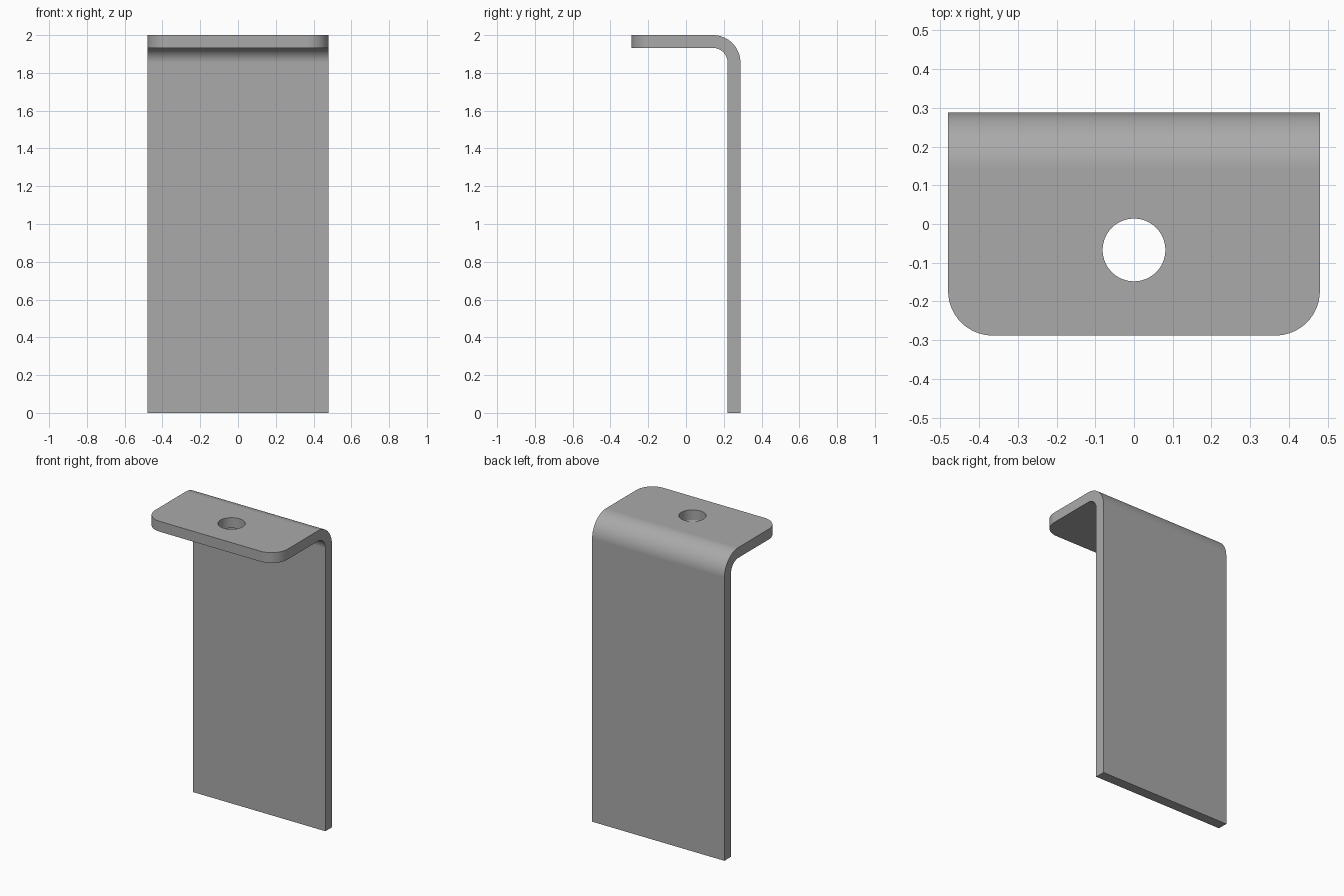
import bpy, bmesh
from math import sin, cos, pi
from mathutils import Matrix

cube = bpy.data.objects.get("Cube")
if cube:
    bpy.data.objects.remove(cube, do_unlink=True)

HALF_W, DEPTH, TOP = 0.48, 0.288, 2.0
THICK, BEND_R, CORNER_R = 0.068, 0.145, 0.115
HOLE_Y, HOLE_R = -0.067, 0.081
SEGS = 16

steel = bpy.data.materials.new("plain grey steel")
steel.use_nodes = True
grey = (0.4, 0.4, 0.4, 1)
steel.diffuse_color = grey
steel.node_tree.nodes["Principled BSDF"].inputs["Base Color"].default_value = grey


def make_object(name, bm):
    bmesh.ops.recalc_face_normals(bm, faces=bm.faces)
    mesh = bpy.data.meshes.new(name)
    bm.to_mesh(mesh)
    bm.free()
    obj = bpy.data.objects.new(name, mesh)
    bpy.context.collection.objects.link(obj)
    mesh.materials.append(steel)
    return obj


def bend(radius):
    """Quarter arc from the rear wall up to the top flange."""
    cy, cz = DEPTH - BEND_R, TOP - BEND_R
    angles = [pi / 2 * i / SEGS for i in range(SEGS + 1)]
    return [(cy + radius * cos(a), cz + radius * sin(a)) for a in angles]


# Bent sheet: L profile extruded across the width
profile = [(DEPTH, 0)] + bend(BEND_R) + [(-DEPTH, TOP), (-DEPTH, TOP - THICK)]
profile += bend(BEND_R - THICK)[::-1] + [(DEPTH - THICK, 0)]
bm = bmesh.new()
side = bm.faces.new([bm.verts.new((-HALF_W, y, z)) for y, z in profile])
out = bmesh.ops.extrude_face_region(bm, geom=[side], use_keep_orig=True)
moved = [v for v in out["geom"] if isinstance(v, bmesh.types.BMVert)]
bmesh.ops.translate(bm, verts=moved, vec=(2 * HALF_W, 0, 0))

# Rounded front corners of the flange
corners = [e for e in bm.edges
           if all(v.co.y < -DEPTH + 0.001 for v in e.verts)
           and abs(e.verts[0].co.x - e.verts[1].co.x) < 0.001]
bmesh.ops.bevel(bm, geom=corners, offset=CORNER_R, segments=SEGS,
                profile=0.5, affect='EDGES')
bracket = make_object("angle_bracket", bm)

# Screw hole through the flange
bm = bmesh.new()
bmesh.ops.create_cone(bm, cap_ends=True, segments=64, radius1=HOLE_R, radius2=HOLE_R,
                      depth=0.3, matrix=Matrix.Translation((0, HOLE_Y, TOP - THICK / 2)))
cutter = make_object("hole_cutter", bm)
cutter.hide_render = True

bpy.ops.object.select_all(action='DESELECT')
bracket.select_set(True)
bpy.context.view_layer.objects.active = bracket
cut = bracket.modifiers.new("screw_hole", 'BOOLEAN')
cut.operation, cut.solver, cut.object = 'DIFFERENCE', 'EXACT', cutter
bpy.ops.object.modifier_apply(modifier=cut.name)
bpy.data.objects.remove(cutter, do_unlink=True)

# Smooth bends with crisp sheet edges
bpy.ops.object.shade_smooth_by_angle(angle=pi / 6)
weighted = bracket.modifiers.new("flat_panels", 'WEIGHTED_NORMAL')
weighted.keep_sharp = True
